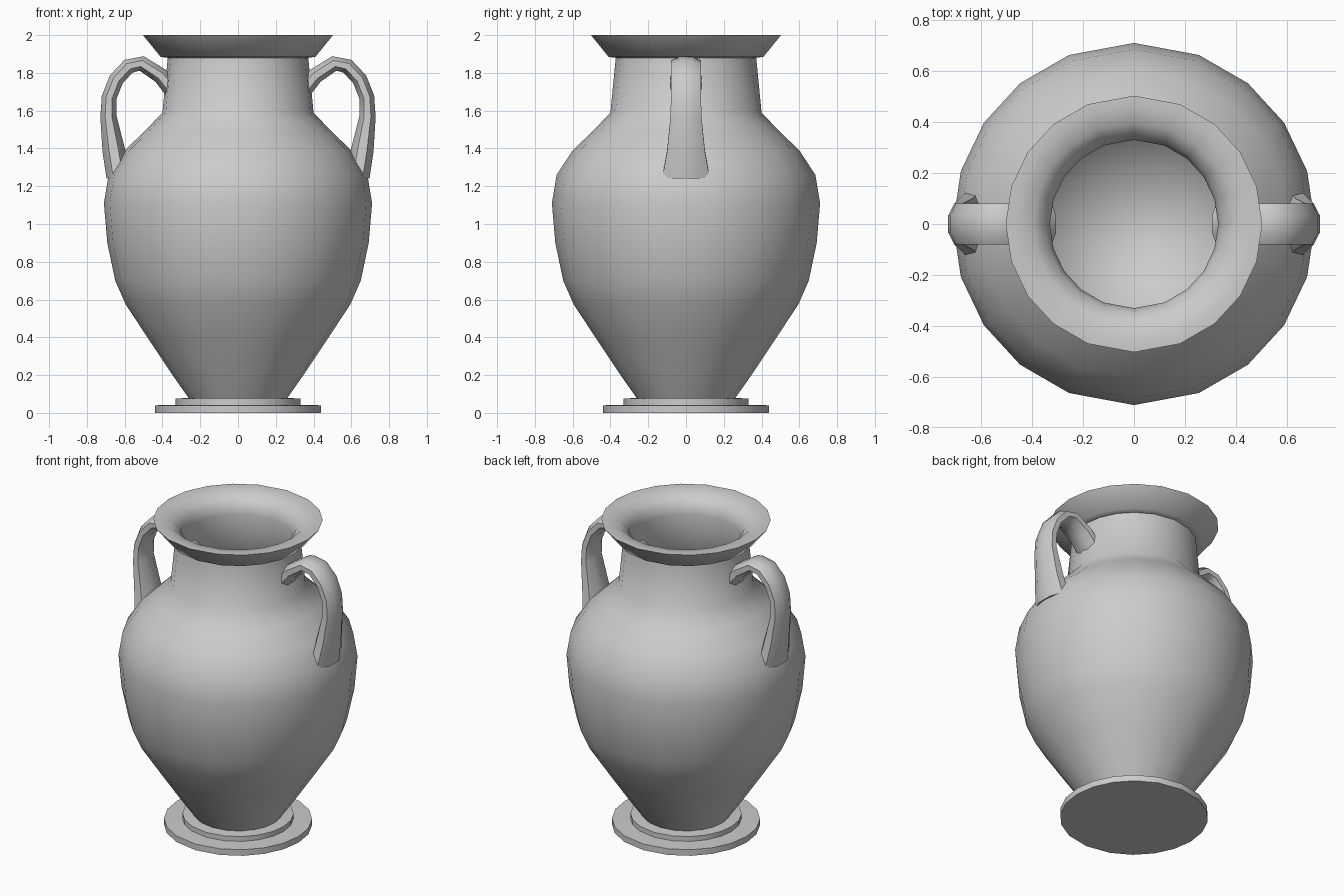
import bpy, bmesh, math
from mathutils import Vector

if "Cube" in bpy.data.objects:
    bpy.data.objects.remove(bpy.data.objects["Cube"])

# Slightly uneven 20-sided lathe, with corners on the x and y axes
QUAD = [0, 21, 39, 56, 73]
ANGLES = QUAD + [90] + [180 - a for a in QUAD[:0:-1]]
ANGLES += [180 + a for a in ANGLES]


def finish(name, bm, angle):
    bmesh.ops.recalc_face_normals(bm, faces=bm.faces)
    mesh = bpy.data.meshes.new(name)
    bm.to_mesh(mesh)
    bm.free()
    obj = bpy.data.objects.new(name, mesh)
    bpy.context.collection.objects.link(obj)
    bpy.ops.object.select_all(action='DESELECT')
    obj.select_set(True)
    bpy.context.view_layer.objects.active = obj
    bpy.ops.object.shade_smooth_by_angle(angle=math.radians(angle))
    return obj


def skin(bm, rings):
    """Bridge consecutive closed rings and cap both ends."""
    loops = [[bm.verts.new(p) for p in ring] for ring in rings]
    n = len(loops[0])
    for a, b in zip(loops, loops[1:]):
        for i in range(n):
            j = (i + 1) % n
            bm.faces.new((a[i], a[j], b[j], b[i]))
    bm.faces.new(loops[0])
    bm.faces.new(loops[-1])


def lathe(name, profile, angle):
    bm = bmesh.new()
    skin(bm, [[(r * math.sin(math.radians(a)), r * math.cos(math.radians(a)), z)
               for a in ANGLES] for r, z in profile])
    return finish(name, bm, angle)


# Stepped foot
FOOT = [(0.44, 0), (0.44, 0.04), (0.33, 0.043), (0.33, 0.075), (0.262, 0.08)]
# Outer wall from foot to neck
WALL = [(0.35, 0.205), (0.47, 0.385), (0.595, 0.575), (0.65, 0.70), (0.692, 0.90),
        (0.71, 1.11), (0.685, 1.26), (0.60, 1.39), (0.495, 1.49), (0.40, 1.59), (0.372, 1.88)]
# Flared rim
RIM = [(0.41, 1.885), (0.503, 2.0), (0.465, 2.0), (0.395, 1.985), (0.345, 1.94), (0.33, 1.88)]
# Hollow inside
INSIDE = [(0.355, 1.59), (0.55, 1.38), (0.655, 1.11), (0.60, 0.71), (0.42, 0.40), (0.21, 0.13)]
lathe("vase_body", FOOT + WALL + RIM + INSIDE, 60)

# Handle: (x, z, half thickness, half width) along its path
PATH = [(0.34, 1.70, 0.045, 0.085), (0.41, 1.785, 0.042, 0.08), (0.51, 1.85, 0.04, 0.08),
        (0.58, 1.835, 0.04, 0.08), (0.645, 1.765, 0.04, 0.08), (0.682, 1.67, 0.04, 0.08),
        (0.686, 1.57, 0.043, 0.082), (0.658, 1.39, 0.06, 0.10), (0.635, 1.25, 0.062, 0.125)]


def handle(name, side):
    bm = bmesh.new()
    rings = []
    for i, (x, z, t, w) in enumerate(PATH):
        a, b = PATH[max(i - 1, 0)], PATH[min(i + 1, len(PATH) - 1)]
        d = Vector((b[0] - a[0], 0, b[1] - a[1])).normalized()
        n = Vector((-d.z, 0, d.x))
        ring = []
        for k in range(8):
            ang = math.radians(22.5 + 45 * k)
            c, s = math.cos(ang) * 1.08, math.sin(ang) * 1.08
            p = Vector((x, 0, z)) + n * (t * s) + Vector((0, w * c, 0))
            ring.append((p.x * side, p.y, p.z))
        rings.append(ring)
    skin(bm, rings)
    return finish(name, bm, 60)


handle("right_handle", 1)
handle("left_handle", -1)
